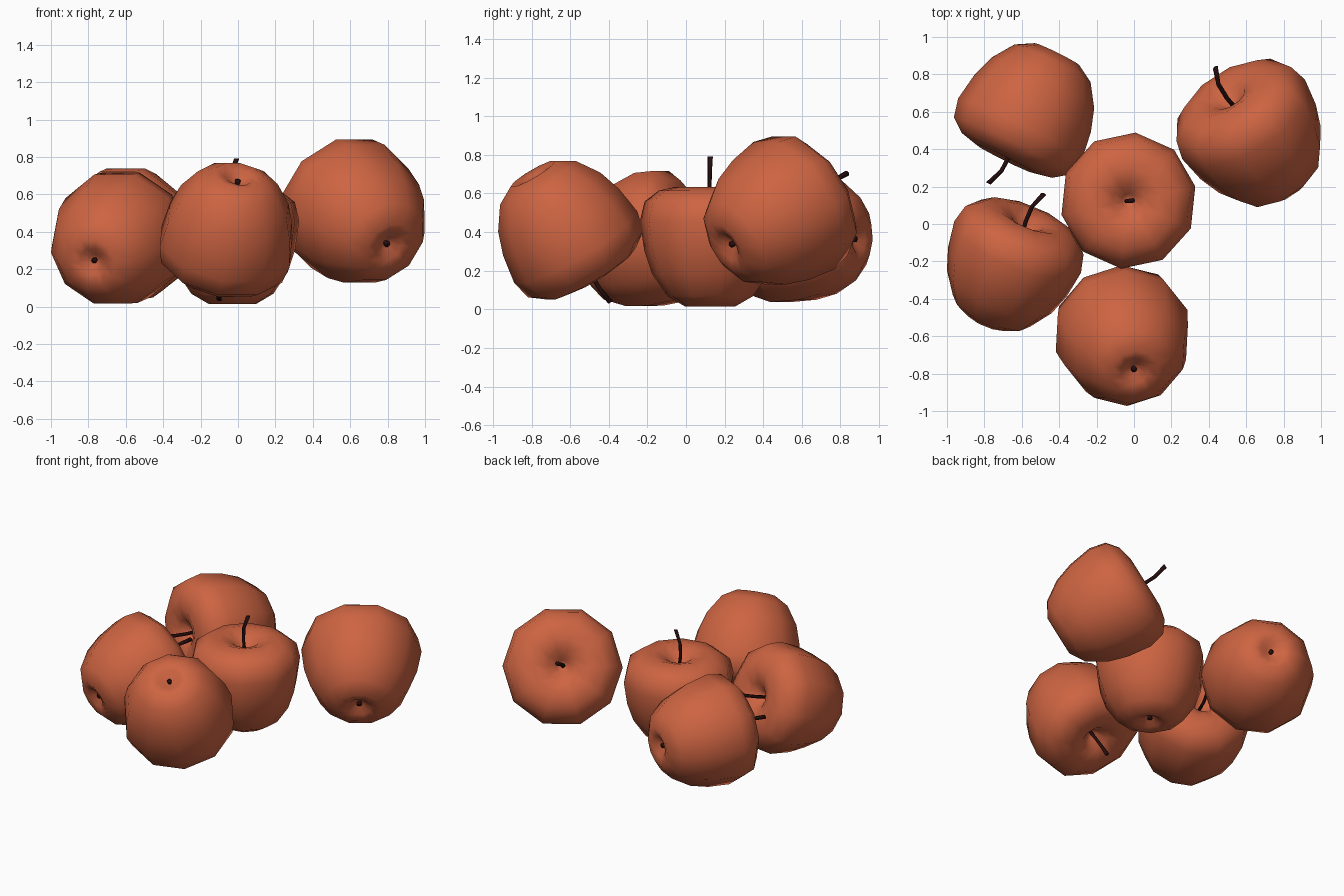
import bpy, bmesh, math
from mathutils import Vector, Matrix

if "Cube" in bpy.data.objects:
    bpy.data.objects.remove(bpy.data.objects["Cube"])


def material(name, rgb):
    m = bpy.data.materials.new(name)
    m.diffuse_color = (*rgb, 1)
    m.use_nodes = True
    m.node_tree.nodes["Principled BSDF"].inputs["Base Color"].default_value = m.diffuse_color
    return m


SKIN = material("red apple skin", (0.61, 0.127, 0.054))
STEM = material("dark brown stem", (0.02, 0.004, 0.004))
SIDES = 10

# radius / height outline of one apple, from the blossom end to the stem hollow
PROFILE = [(0, -0.285), (0.03, -0.292), (0.075, -0.325), (0.13, -0.338), (0.222, -0.285),
           (0.30, -0.17), (0.34, -0.05), (0.362, 0.10), (0.338, 0.20), (0.265, 0.255),
           (0.175, 0.275), (0.09, 0.245), (0.035, 0.19), (0, 0.16)]


def make_object(name, bm, mat):
    bmesh.ops.recalc_face_normals(bm, faces=bm.faces)
    me = bpy.data.meshes.new(name)
    bm.to_mesh(me)
    bm.free()
    me.materials.append(mat)
    for p in me.polygons:
        p.use_smooth = True
    ob = bpy.data.objects.new(name, me)
    bpy.context.collection.objects.link(ob)
    return ob


def tube(bm, path, sides=6):
    """Capped tube along (centre, radius) points that run roughly up z."""
    rings = []
    for c, r in path:
        rings.append([bm.verts.new(Vector(c) + Vector((r * math.cos(t), r * math.sin(t), 0)))
                      for t in (2 * math.pi * k / sides for k in range(sides))])
    for a, b in zip(rings, rings[1:]):
        for k in range(sides):
            j = (k + 1) % sides
            bm.faces.new((a[k], a[j], b[j], b[k]))
    bm.faces.new(rings[0][::-1])
    bm.faces.new(rings[-1])


def body(name):
    bm = bmesh.new()
    vs = [bm.verts.new((r, 0, z)) for r, z in PROFILE]
    es = [bm.edges.new(p) for p in zip(vs, vs[1:])]
    bmesh.ops.spin(bm, geom=vs + es, cent=(0, 0, 0), axis=(0, 0, 1),
                   angle=2 * math.pi, steps=SIDES, use_merge=True)
    bmesh.ops.remove_doubles(bm, verts=bm.verts, dist=0.0005)
    return make_object(name, bm, SKIN)


def stem(name):
    bm = bmesh.new()
    tube(bm, [((0, 0, 0.15), 0.011), ((0.012, 0, 0.25), 0.011),
              ((0.010, 0, 0.34), 0.011), ((-0.022, 0.004, 0.43), 0.014)])
    # dried blossom tuft at the bottom
    tube(bm, [((0, 0, -0.308), 0.016), ((0, 0, -0.28), 0.012)])
    return make_object(name, bm, STEM)


# name: stem direction, bounding box centre, size, spin in degrees
APPLES = {
    "centre": ((0, 0, 1), (-0.03, 0.125, 0.325), 1.01, 12),
    "front": ((-0.16, 0.50, -0.85), (-0.065, -0.597, 0.41), 1.02, 0),
    "back_left": ((-0.44, -0.89, 0.06), (-0.588, 0.607, 0.388), 1.02, 0),
    "left": ((0.36, 0.88, 0.32), (-0.635, -0.215, 0.367), 1.01, 0),
    "right": ((-0.48, 0.74, 0.46), (0.613, 0.487, 0.512), 1.08, 0),
}

for name, (axis, centre, size, spin) in APPLES.items():
    apple = body(name + "_apple")
    stalk = stem(name + "_stem")
    rot = (Vector(axis).to_track_quat('Z', 'Y').to_matrix().to_4x4()
           @ Matrix.Rotation(math.radians(spin), 4, 'Z') @ Matrix.Scale(size, 4))
    pts = [rot @ v.co for v in apple.data.vertices]
    mid = Vector([(min(p[i] for p in pts) + max(p[i] for p in pts)) / 2 for i in range(3)])
    placed = Matrix.Translation(Vector(centre) - mid) @ rot
    for ob in (apple, stalk):
        ob.data.transform(placed)
